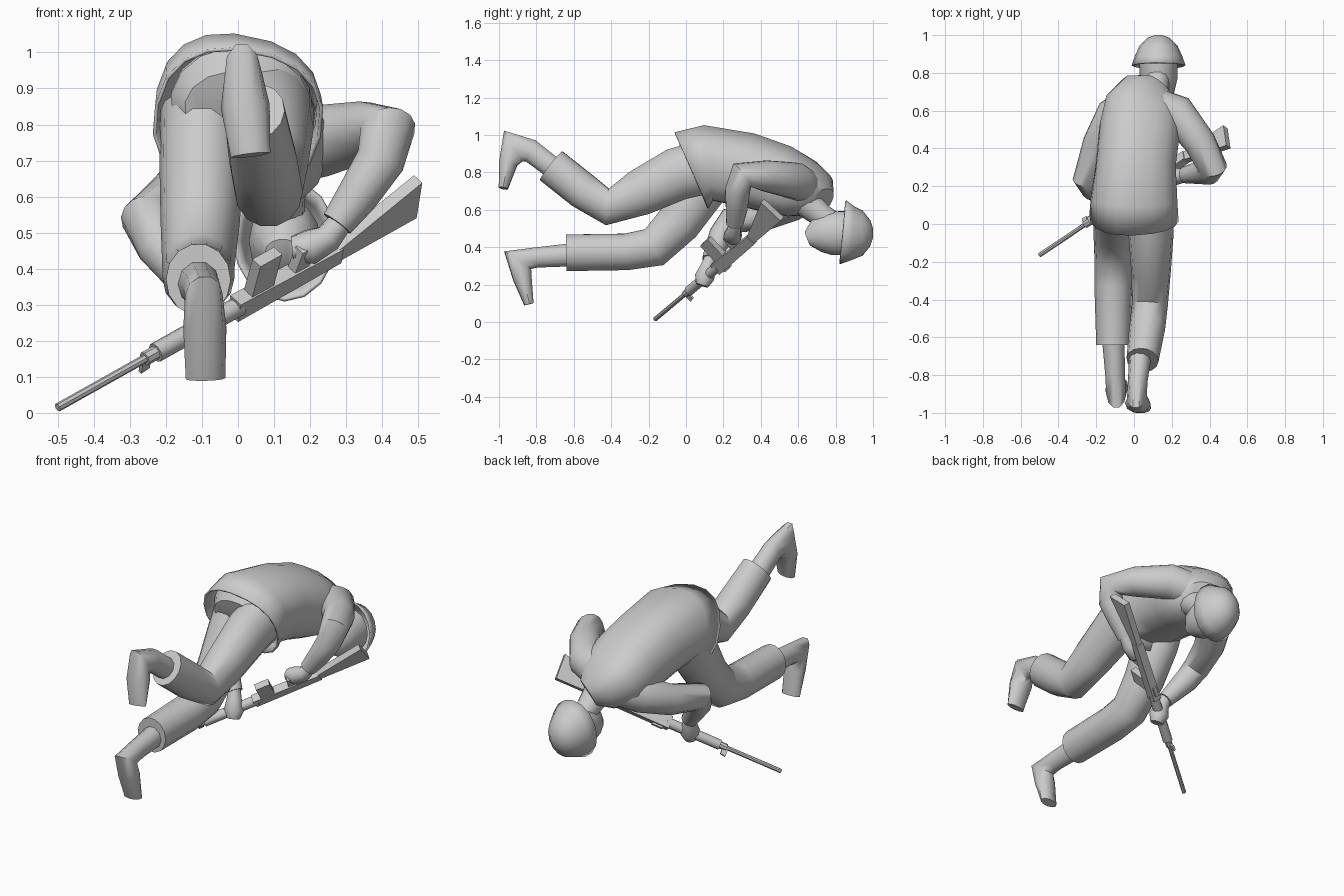
import bpy, bmesh, math
from mathutils import Vector

grey = bpy.data.materials.new("plain grey")
grey.diffuse_color = (0.6, 0.6, 0.6, 1)


def finish(name, bm, angle=42):
    bmesh.ops.recalc_face_normals(bm, faces=bm.faces)
    me = bpy.data.meshes.new(name)
    bm.to_mesh(me)
    bm.free()
    me.materials.append(grey)
    ob = bpy.data.objects.new(name, me)
    bpy.context.collection.objects.link(ob)
    bpy.ops.object.select_all(action='DESELECT')
    ob.select_set(True)
    bpy.context.view_layer.objects.active = ob
    bpy.ops.object.shade_smooth_by_angle(angle=math.radians(angle))
    return ob


def power(v, e):
    return math.copysign(abs(v) ** e, v)


def loft(name, path, sides=14, roll=0.0, caps=(True, True), square=1.0):
    """Rings (x, y, z, radius_a, radius_b) skinned along a path; square < 1 is boxier."""
    bm = bmesh.new()
    pts = [Vector(p[:3]) for p in path]
    a = Vector((1, 0, 0))
    rings = []
    for i, p in enumerate(pts):
        t = Vector()
        if i > 0:
            t += (p - pts[i - 1]).normalized()
        if i < len(pts) - 1:
            t += (pts[i + 1] - p).normalized()
        t.normalize()
        a = (a - t * a.dot(t)).normalized()
        b = t.cross(a)
        ra, rb = path[i][3], path[i][-1]
        a2 = a * math.cos(roll) + b * math.sin(roll)
        b2 = b * math.cos(roll) - a * math.sin(roll)
        ring = []
        for k in range(sides):
            w = 2 * math.pi * k / sides
            ring.append(bm.verts.new(p + a2 * ra * power(math.cos(w), square)
                                     + b2 * rb * power(math.sin(w), square)))
        rings.append(ring)
    for r, q in zip(rings, rings[1:]):
        for k in range(sides):
            j = (k + 1) % sides
            bm.faces.new((r[k], r[j], q[j], q[k]))
    if caps[0]:
        bm.faces.new(rings[0])
    if caps[1]:
        bm.faces.new(rings[-1])
    return finish(name, bm)


# Jacket body, open at the hem
jacket = loft("jacket", [
    (0.0, 0.03, 0.81, 0.235, 0.22), (0.0, 0.12, 0.85, 0.23, 0.2),
    (0.01, 0.32, 0.815, 0.21, 0.195), (0.03, 0.5, 0.76, 0.215, 0.185),
    (0.05, 0.61, 0.715, 0.21, 0.16), (0.085, 0.685, 0.68, 0.165, 0.125),
    (0.12, 0.73, 0.65, 0.085, 0.07)], 18, math.radians(12), (False, True), 0.85)
rim = jacket.modifiers.new("cloth", 'SOLIDIFY')
rim.thickness = 0.01

# Trouser seat and legs
loft("trouser_seat", [
    (0.01, 0.0, 0.83, 0.16, 0.12), (0.01, 0.05, 0.845, 0.2, 0.17),
    (0.01, 0.14, 0.85, 0.2, 0.17)], 16, math.radians(12))
loft("raised_trouser_leg", [
    (0.09, 0.14, 0.84, 0.12, 0.15), (0.09, -0.05, 0.79, 0.12, 0.145),
    (0.09, -0.25, 0.69, 0.105, 0.127), (0.085, -0.42, 0.615, 0.095, 0.1),
    (0.07, -0.55, 0.70, 0.095, 0.1), (0.045, -0.72, 0.835, 0.085, 0.1)])
loft("lower_trouser_leg", [
    (-0.1, 0.14, 0.84, 0.115, 0.13), (-0.1, 0.07, 0.7, 0.118, 0.14),
    (-0.105, -0.04, 0.53, 0.11, 0.122), (-0.11, -0.17, 0.4, 0.1, 0.11),
    (-0.11, -0.32, 0.375, 0.1, 0.1), (-0.11, -0.64, 0.37, 0.09, 0.1)])

# Boots, bent at the heel
loft("raised_boot", [
    (0.035, -0.68, 0.80, 0.06, 0.06), (0.02, -0.83, 0.915, 0.052, 0.065),
    (0.015, -0.925, 0.94, 0.052, 0.1), (0.02, -0.95, 0.85, 0.068, 0.052),
    (0.035, -0.977, 0.715, 0.055, 0.026)], 10)
loft("lower_boot", [
    (-0.11, -0.60, 0.36, 0.06, 0.065), (-0.1, -0.8, 0.345, 0.052, 0.057),
    (-0.095, -0.9, 0.33, 0.052, 0.09), (-0.092, -0.875, 0.235, 0.06, 0.052),
    (-0.09, -0.84, 0.095, 0.055, 0.026)], 10)

# Sleeves
loft("outer_sleeve", [
    (0.12, 0.62, 0.73, 0.1), (0.23, 0.585, 0.755, 0.1), (0.35, 0.43, 0.78, 0.085),
    (0.415, 0.3, 0.785, 0.078), (0.395, 0.275, 0.7, 0.068),
    (0.33, 0.27, 0.6, 0.058), (0.275, 0.26, 0.525, 0.046)])
loft("inner_sleeve", [
    (-0.03, 0.62, 0.67, 0.1), (-0.11, 0.57, 0.64, 0.1), (-0.19, 0.42, 0.575, 0.085),
    (-0.25, 0.24, 0.54, 0.075), (-0.215, 0.19, 0.465, 0.068),
    (-0.16, 0.155, 0.39, 0.055), (-0.115, 0.13, 0.33, 0.045)])

# Hands
loft("trigger_hand", [
    (0.285, 0.265, 0.53, 0.034), (0.25, 0.255, 0.485, 0.04),
    (0.2, 0.25, 0.46, 0.05), (0.15, 0.25, 0.455, 0.035)], 10)
loft("support_hand", [
    (-0.12, 0.135, 0.35, 0.034), (-0.105, 0.115, 0.295, 0.04),
    (-0.095, 0.1, 0.24, 0.055), (-0.09, 0.085, 0.195, 0.035)], 10)

# Neck, head and helmet
loft("neck", [(0.11, 0.64, 0.64, 0.08), (0.12, 0.73, 0.565, 0.065),
              (0.13, 0.8, 0.52, 0.065)])
loft("head", [(0.125, 0.65, 0.445, 0.05, 0.04), (0.128, 0.7, 0.465, 0.085, 0.095),
              (0.13, 0.77, 0.475, 0.1, 0.12), (0.13, 0.87, 0.475, 0.1, 0.12)])
helmet = loft("helmet", [
    (0.13, 0.84, 0.48, 0.143, 0.172), (0.13, 0.89, 0.475, 0.125, 0.145),
    (0.13, 0.945, 0.475, 0.1, 0.12), (0.13, 0.985, 0.475, 0.06, 0.07),
    (0.13, 1.0, 0.475, 0.02, 0.025)], 16, 0, (False, True))
shell = helmet.modifiers.new("shell", 'SOLIDIFY')
shell.thickness = 0.01

# Rifle frame: u along the barrel, m towards the magazine, s sideways
TIP = Vector((-0.5, -0.165, 0.015))
U = Vector((1, 0.67, 0.56)).normalized()
M = Vector((0.1, -0.72, 0.66))
M = (M - U * M.dot(U)).normalized()
S = U.cross(M)


def rod(name, u0, u1, r, sides=8):
    ends = [TIP + U * u for u in (u0, u1)]
    return loft(name, [(*e, r, r) for e in ends], sides)


def block(name, u0, u1, start, end, w):
    """Wedge whose m range goes from start=(lo, hi) to end=(lo, hi)."""
    bm = bmesh.new()
    for u, (lo, hi) in ((u0, start), (u1, end)):
        for m in (lo, hi):
            for s in (-w / 2, w / 2):
                bm.verts.new(TIP + U * u + M * m + S * s)
    bmesh.ops.convex_hull(bm, input=bm.verts)
    return finish(name, bm, 20)


def tilted(name, u, half, m0, m1, lean, w):
    """Upright block that leans along the barrel."""
    bm = bmesh.new()
    for m, du in ((m0, 0), (m1, lean)):
        for k in (-half, half):
            for s in (-w / 2, w / 2):
                bm.verts.new(TIP + U * (u + du + k) + M * m + S * s)
    bmesh.ops.convex_hull(bm, input=bm.verts)
    return finish(name, bm, 20)


rod("barrel", 0.0, 0.36, 0.012)
rod("gas_block", 0.32, 0.4, 0.02)
rod("handguard", 0.36, 0.67, 0.028, 10)
block("front_sight", 0.31, 0.34, (-0.05, 0.0), (-0.045, 0.0), 0.012)
block("receiver", 0.65, 1.03, (-0.035, 0.035), (-0.03, 0.025), 0.045)
block("rear_sight", 0.68, 0.74, (-0.045, 0.0), (-0.045, 0.0), 0.02)
tilted("magazine", 0.735, 0.04, 0.02, 0.15, 0.015, 0.035)
tilted("pistol_grip", 0.88, 0.025, 0.02, 0.1, 0.02, 0.032)
block("stock", 1.02, 1.31, (-0.025, 0.025), (-0.025, 0.12), 0.035)
